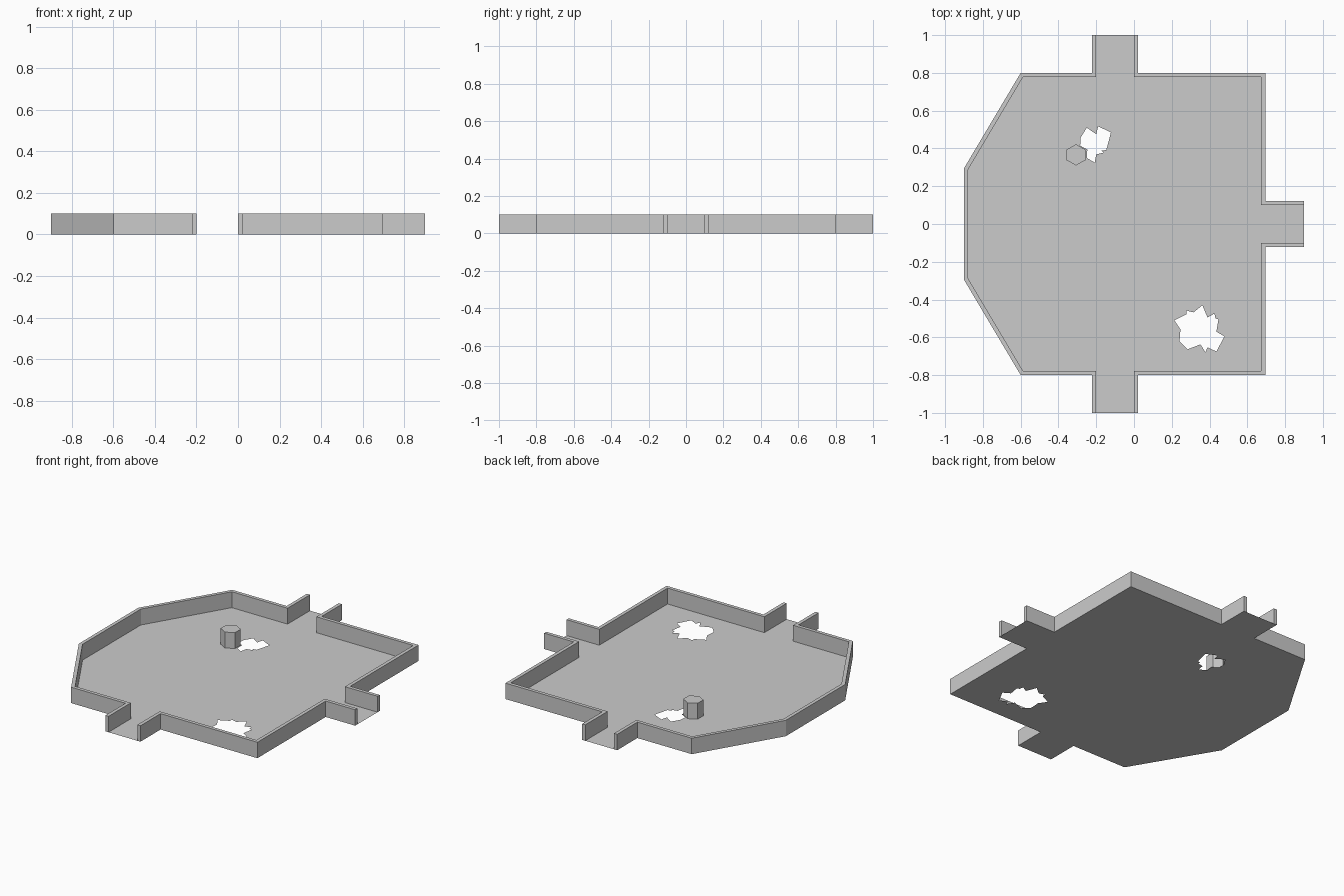
import bpy, bmesh, math
from mathutils import Vector

if "Cube" in bpy.data.objects:
    bpy.data.objects.remove(bpy.data.objects["Cube"])

H = 0.1      # wall height
T = 0.022    # wall thickness


def finish(name, bm, flip_check=True):
    if flip_check:
        bmesh.ops.recalc_face_normals(bm, faces=bm.faces)
    me = bpy.data.meshes.new(name)
    bm.to_mesh(me)
    bm.free()
    ob = bpy.data.objects.new(name, me)
    bpy.context.collection.objects.link(ob)
    return ob


def flip_y(path):
    return [(x, -y) for x, y in reversed(path)]


def inset(path, d):
    """Offset an open path to its right-hand side with mitred corners."""
    pts = [Vector(p) for p in path]
    dirs = [(b - a).normalized() for a, b in zip(pts, pts[1:])]
    out = []
    for i, p in enumerate(pts):
        d0, d1 = dirs[max(i - 1, 0)], dirs[min(i, len(dirs) - 1)]
        n0, n1 = Vector((d0.y, -d0.x)), Vector((d1.y, -d1.x))
        m = (n0 + n1).normalized()
        out.append(tuple(p + m * d / m.dot(n0)))
    return out


def prism(name, outline):
    bm = bmesh.new()
    low = [bm.verts.new((x, y, 0)) for x, y in outline]
    high = [bm.verts.new((x, y, H)) for x, y in outline]
    n = len(outline)
    bm.faces.new(high)
    bm.faces.new(low)
    for i in range(n):
        j = (i + 1) % n
        bm.faces.new((low[i], low[j], high[j], high[i]))
    bmesh.ops.recalc_face_normals(bm, faces=bm.faces)
    # the floor sheet closes the underside
    bmesh.ops.delete(bm, geom=[f for f in bm.faces if f.normal.z < -0.5],
                     context='FACES_ONLY')
    return finish(name, bm, False)


# Outer wall runs, clockwise seen from above so the room is on the right
back_right = [(T, 1), (T, 0.8), (0.695, 0.8), (0.695, 0.1 + T), (0.9, 0.1 + T)]
front_right = flip_y(back_right)
left_half = [(-0.9, 0.295), (-0.6, 0.8), (-0.2 - T, 0.8), (-0.2 - T, 1)]
left = flip_y(left_half) + left_half

runs = {"left_wall": left, "back_right_wall": back_right,
        "front_right_wall": front_right}
for name, path in runs.items():
    prism(name, path + inset(path, T)[::-1])

# Floor sheet with two ragged holes
small_hole = [(-.25, .51), (-.20, .475), (-.19, .517), (-.122, .485),
              (-.135, .435), (-.147, .392), (-.172, .388), (-.16, .378),
              (-.20, .368), (-.208, .325), (-.25, .35), (-.247, .394),
              (-.285, .415), (-.282, .458)]
large_hole = [(.214, -.51), (.278, -.478), (.278, -.458), (.315, -.468),
              (.362, -.43), (.389, -.495), (.426, -.474), (.431, -.50),
              (.447, -.505), (.436, -.57), (.479, -.595), (.436, -.675),
              (.389, -.653), (.378, -.68), (.352, -.637), (.283, -.664),
              (.241, -.62), (.246, -.558)]
bm = bmesh.new()
for loop in (left + back_right + front_right, small_hole, large_hole):
    vs = [bm.verts.new((x, y, 0)) for x, y in loop]
    for a, b in zip(vs, vs[1:] + vs[:1]):
        bm.edges.new((a, b))
bmesh.ops.triangle_fill(bm, edges=bm.edges[:], use_beauty=True,
                        normal=(0, 0, 1))
for f in bm.faces:
    f.normal_update()
    if f.normal.z < 0:
        f.normal_flip()
finish("floor", bm, False)

# Hexagonal pillar beside the small hole
prism("pillar", [(-0.307 + 0.058 * math.sin(k * math.pi / 3),
                  0.366 + 0.056 * math.cos(k * math.pi / 3)) for k in range(6)])
